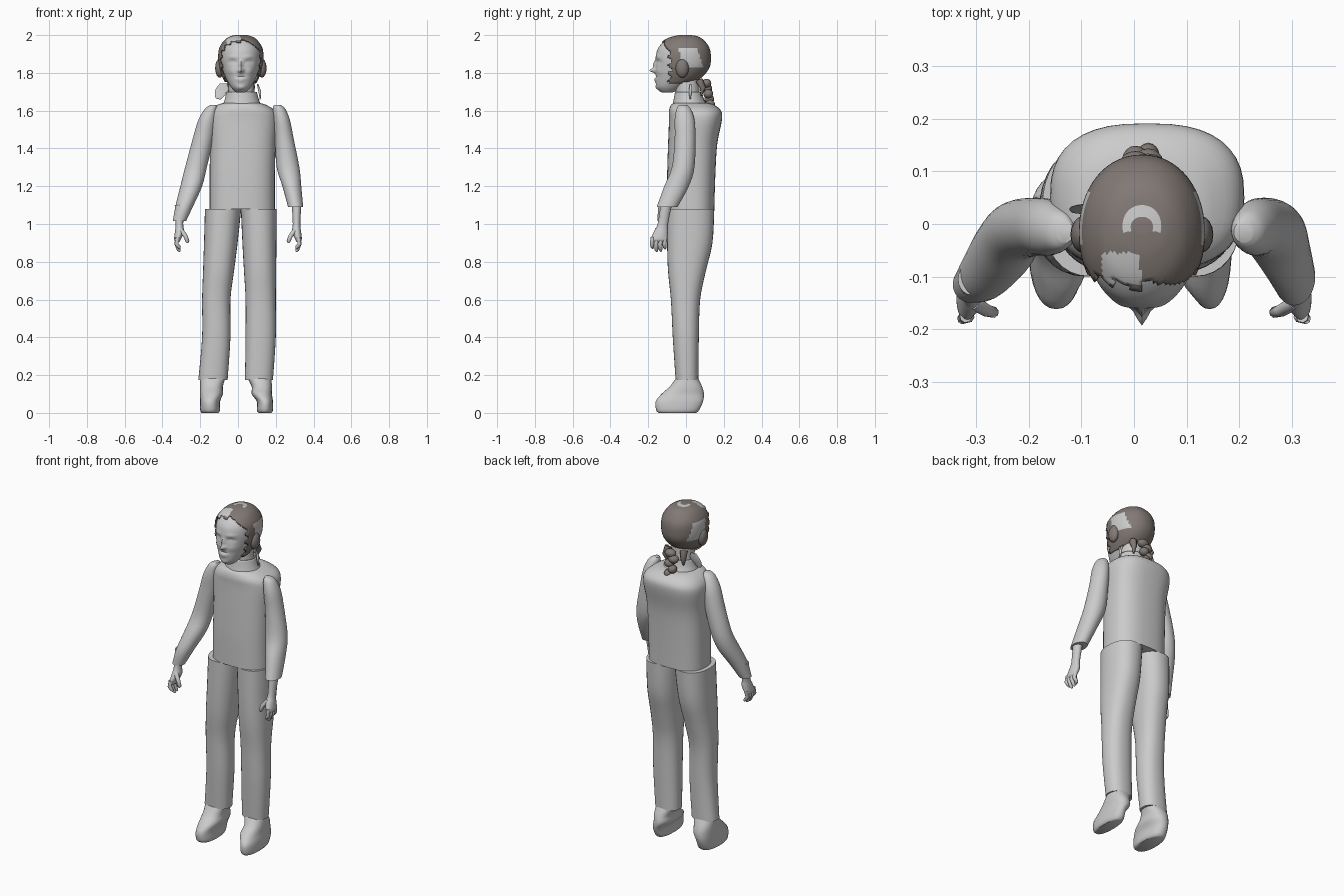
import bpy, bmesh, math
from mathutils import Vector

cube = bpy.data.objects.get("Cube")
if cube:
    bpy.data.objects.remove(cube)


def material(name, rgb):
    m = bpy.data.materials.new(name)
    m.use_nodes = True
    m.diffuse_color = (*rgb, 1)
    m.node_tree.nodes["Principled BSDF"].inputs["Base Color"].default_value = (*rgb, 1)
    return m


GREY = material("light grey", (0.6, 0.6, 0.6))
BROWN = material("hair brown", (0.22, 0.19, 0.175))


def finish(name, bm, mats, angle=50):
    bmesh.ops.recalc_face_normals(bm, faces=bm.faces)
    me = bpy.data.meshes.new(name)
    bm.to_mesh(me)
    bm.free()
    ob = bpy.data.objects.new(name, me)
    bpy.context.collection.objects.link(ob)
    for m in mats:
        me.materials.append(m)
    bpy.ops.object.select_all(action='DESELECT')
    ob.select_set(True)
    bpy.context.view_layer.objects.active = ob
    bpy.ops.object.shade_smooth_by_angle(angle=math.radians(angle))
    return ob


def smooth_rings(rings, steps):
    """Catmull-Rom through rows of numbers."""
    rows = [Vector(r) for r in rings]
    out = []
    for i in range(len(rows) - 1):
        a, b, c, d = rows[max(i - 1, 0)], rows[i], rows[i + 1], rows[min(i + 2, len(rows) - 1)]
        for s in range(steps):
            t = s / steps
            out.append(0.5 * (2 * b + (c - a) * t + (2 * a - 5 * b + 4 * c - d) * t ** 2
                              + (3 * b - a - 3 * c + d) * t ** 3))
    return out + [rows[-1]]


def loft_mesh(rings, steps=4, n=32, power=2.0, caps=True):
    """Skin rings given as (z, x min, x max, y min, y max)."""
    bm = bmesh.new()
    loops = []
    for z, x0, x1, y0, y1 in smooth_rings(rings, steps):
        loop = []
        for k in range(n):
            a = math.tau * k / n
            u, v = (math.copysign(abs(f) ** (2 / power), f) for f in (math.cos(a), math.sin(a)))
            loop.append(bm.verts.new(((x0 + x1 + (x1 - x0) * u) / 2,
                                      (y0 + y1 + (y1 - y0) * v) / 2, z)))
        loops.append(loop)
    for p, q in zip(loops, loops[1:]):
        for k in range(n):
            bm.faces.new((p[k], p[(k + 1) % n], q[(k + 1) % n], q[k]))
    if caps:
        bm.faces.new(loops[0])
        bm.faces.new(loops[-1])
    return bm


def loft(name, rings, mat=GREY, **kw):
    return finish(name, loft_mesh(rings, **kw), [mat])


def blob(name, loc, size, mat=GREY):
    bm = bmesh.new()
    bmesh.ops.create_uvsphere(bm, u_segments=16, v_segments=10, radius=1)
    for v in bm.verts:
        v.co = Vector([c * s for c, s in zip(v.co, size)]) + Vector(loc)
    return finish(name, bm, [mat])


def tube(name, points, radii, mat=GREY):
    cu = bpy.data.curves.new(name, 'CURVE')
    cu.dimensions = '3D'
    cu.bevel_depth, cu.bevel_resolution, cu.use_fill_caps = 1, 2, True
    sp = cu.splines.new('POLY')
    sp.points.add(len(points) - 1)
    for p, co, r in zip(sp.points, points, radii):
        p.co, p.radius = (*co, 1), r
    sp.use_smooth = True
    cu.materials.append(mat)
    bpy.context.collection.objects.link(bpy.data.objects.new(name, cu))


# Shirt, collar and neck
loft("shirt", [(1.08, -.15, .195, -.10, .15), (1.25, -.15, .195, -.10, .155),
               (1.42, -.15, .2, -.095, .165), (1.55, -.16, .21, -.09, .19),
               (1.6, -.145, .195, -.09, .185), (1.63, -.11, .15, -.08, .15),
               (1.64, -.08, .12, -.065, .12)], power=2.6, n=40)
loft("neck", [(1.6, -.06, .1, -.06, .1), (1.67, -.05, .09, -.055, .075),
              (1.78, -.05, .08, -.06, .07)])
collar = loft("collar", [(1.62, -.085, .125, -.075, .115), (1.66, -.07, .11, -.065, .095),
                         (1.7, -.062, .1, -.058, .085)], caps=False)
collar.modifiers.new("thickness", 'SOLIDIFY').thickness = 0.006

# Trousers and shoes; the two legs stand a little differently
for side, top, knee, hem, toe in (("right", (-.175, .017), (-.19, -.04), (-.21, -.055), (-.2, -.095)),
                                  ("left", (.015, .205), (.04, .2), (.037, .185), (.1, .185))):
    thigh = [(2 * a + b) / 3 for a, b in zip(top, knee)]
    loft(side + "_trouser_leg", [(1.08, *top, -.10, .15), (.9, *thigh, -.10, .14),
                                 (.75, *[(a + b) / 2 for a, b in zip(thigh, knee)], -.095, .105),
                                 (.6, *knee, -.08, .075), (.4, *knee, -.07, .068),
                                 (.175, *hem, -.055, .065)], power=2.3)
    cuff = (hem[0] + .008, hem[1] - .01)
    mid = [(a + b) / 2 for a, b in zip(cuff, toe)]
    loft(side + "_shoe", [(0, toe[0] + .008, toe[1] - .008, -.145, .055),
                          (.015, *toe, -.158, .07), (.06, *toe, -.16, .09),
                          (.1, *mid, -.13, .095), (.14, *mid, -.085, .085),
                          (.19, *cuff, -.05, .06)], power=2.3)

# Sleeves
loft("right_sleeve", [(1.63, -.145, -.115, -.035, .005), (1.61, -.175, -.11, -.05, .025),
                      (1.55, -.21, -.115, -.06, .045), (1.45, -.24, -.13, -.06, .05),
                      (1.3, -.28, -.165, -.07, .045), (1.2, -.305, -.19, -.11, .02),
                      (1.1, -.33, -.235, -.145, -.035), (1.015, -.345, -.275, -.15, -.08)])
loft("left_sleeve", [(1.63, .19, .225, -.035, .005), (1.61, .185, .25, -.05, .025),
                     (1.55, .187, .275, -.06, .045), (1.45, .195, .295, -.06, .05),
                     (1.3, .205, .325, -.075, .045), (1.2, .235, .335, -.115, .015),
                     (1.09, .265, .345, -.155, -.045)])

# Hands: wrist and palm, four fingers and a thumb
for side, s, x in (("right", -1, -.31), ("left", 1, .31)):
    loft(side + "_hand", [(1.1, x - .025, x + .025, -.135, -.075), (1.0, x - .02, x + .02, -.15, -.095),
                          (.96, x - .024, x + .024, -.17, -.095),
                          (.92, x - .018 + s * .01, x + .018 + s * .01, -.185, -.1),
                          (.905, x - .01 + s * .01, x + .01 + s * .01, -.178, -.105)], n=20)
    for i, tip in enumerate((.87, .853, .855, .868)):
        y = -.176 + i * .022
        tube(f"{side}_finger_{i + 1}", [(x + s * .01, y, .93), (x + s * .016, y - .004, .895),
                                        (x + s * .004, y - .002, tip + .01),
                                        (x - s * .002, y, tip)], (.012, .011, .010, .005))
    tube(side + "_thumb", [(x - s * .005, -.15, .97), (x - s * .03, -.165, .94),
                           (x - s * .042, -.168, .91), (x - s * .042, -.168, .9)],
         (.014, .012, .011, .005))

# Head with features pushed out of or into the face: (x offset, z, x width, z width, depth)
CX = .015
skull = [(1.695, .015, .075, -.135, -.15), (1.705, .035, .035, -.14, -.05),
         (1.73, .056, .056, -.157, -.01), (1.78, .083, .083, -.16, .07),
         (1.83, .1, .1, -.16, .11), (1.88, .106, .106, -.16, .118),
         (1.93, .1, .1, -.148, .11), (1.97, .073, .073, -.11, .08),
         (1.99, .04, .04, -.06, .045), (1.997, .004, .004, -.015, -.005)]
skull[0] = (1.695, .02, .02, -.125, -.075)
head_rings = [(z, CX - w, CX + w, f, b) for z, w, _, f, b in skull]
features = [(0, 1.812, .014, .011, .032), (0, 1.84, .009, .022, .016), (0, 1.768, .026, .006, .009),
            (0, 1.778, .03, .004, -.005), (0, 1.755, .02, .006, .006), (0, 1.72, .022, .014, .006)]
for s in (-1, 1):
    features += [(s * .042, 1.857, .02, .011, -.012), (s * .042, 1.854, .011, .006, .008),
                 (s * .042, 1.885, .026, .008, .005), (s * .05, 1.81, .02, .018, .005)]
bm = loft_mesh(head_rings, steps=7, n=80, power=2.15)
for v in bm.verts:
    if v.co.y < -.04:
        for fx, fz, wx, wz, depth in features:
            v.co.y -= depth * math.exp(-((v.co.x - CX - fx) / wx) ** 2 - ((v.co.z - fz) / wz) ** 2)
finish("head", bm, [GREY])

# Hair cap, cut at the hairline, with bare patches on the crown and sides
g = .014
bm = loft_mesh([(z + (z - 1.88) * .04, CX - w - g, CX + w + g, f - .006, b + g)
                for z, w, _, f, b in skull[2:]], steps=7, n=80, power=2.1)


def hairline(c):
    ragged = .012 * math.sin(c.x * 90 + c.z * 130)
    return c.y > -.085 - .4 * max(c.z - 1.89, 0) + ragged and c.z > 1.745 + ragged / 2


def bare(c):
    crown = .02 < math.hypot(c.x - CX, c.y + .005) < .038 and c.y > -.015
    fringe = -.06 < c.x < .012 and -.115 < c.y < -.055 and c.z > 1.92
    sides = abs(c.x - CX) > .06 and -.025 < c.y + .3 * (c.z - 1.88) < .075 and 1.83 < c.z < 1.935
    return c.z > 1.9 and (crown or fringe) or sides


for f in bm.faces:
    f.material_index = 1 if bare(f.calc_center_median()) else 0
bmesh.ops.delete(bm, geom=[f for f in bm.faces if not hairline(f.calc_center_median())], context='FACES')
hair = finish("hair", bm, [BROWN, GREY])
hair.modifiers.new("thickness", 'SOLIDIFY').thickness = 0.006

# Hair over the ears, braid down the back and loose locks
for side, s in (("right", -1), ("left", 1)):
    blob(side + "_ear_hair", (CX + s * .112, -.02, 1.825), (.024, .035, .05), BROWN)
    tube(side + "_nape_lock", [(CX + s * .05, .07, 1.76), (CX + s * .06, .09, 1.72),
                               (CX + s * .055, .08, 1.68)], (.022, .016, .004), BROWN)
for i in range(5):
    blob(f"braid_{i + 1}", (CX + .012 * (-1) ** i, .108 + .005 * i, 1.745 - i * .028),
         (.034 - i * .003, .026, .024), BROWN)
loft("right_loose_lock", [(1.745, -.095, -.06, .035, .04), (1.71, -.12, -.05, .03, .036),
                          (1.67, -.12, -.08, .02, .026), (1.66, -.1, -.09, .02, .024)], n=12)
loft("left_loose_lock", [(1.74, .1, .108, .02, .03), (1.7, .108, .122, .015, .03),
                         (1.66, .115, .12, .02, .025)], n=12)
